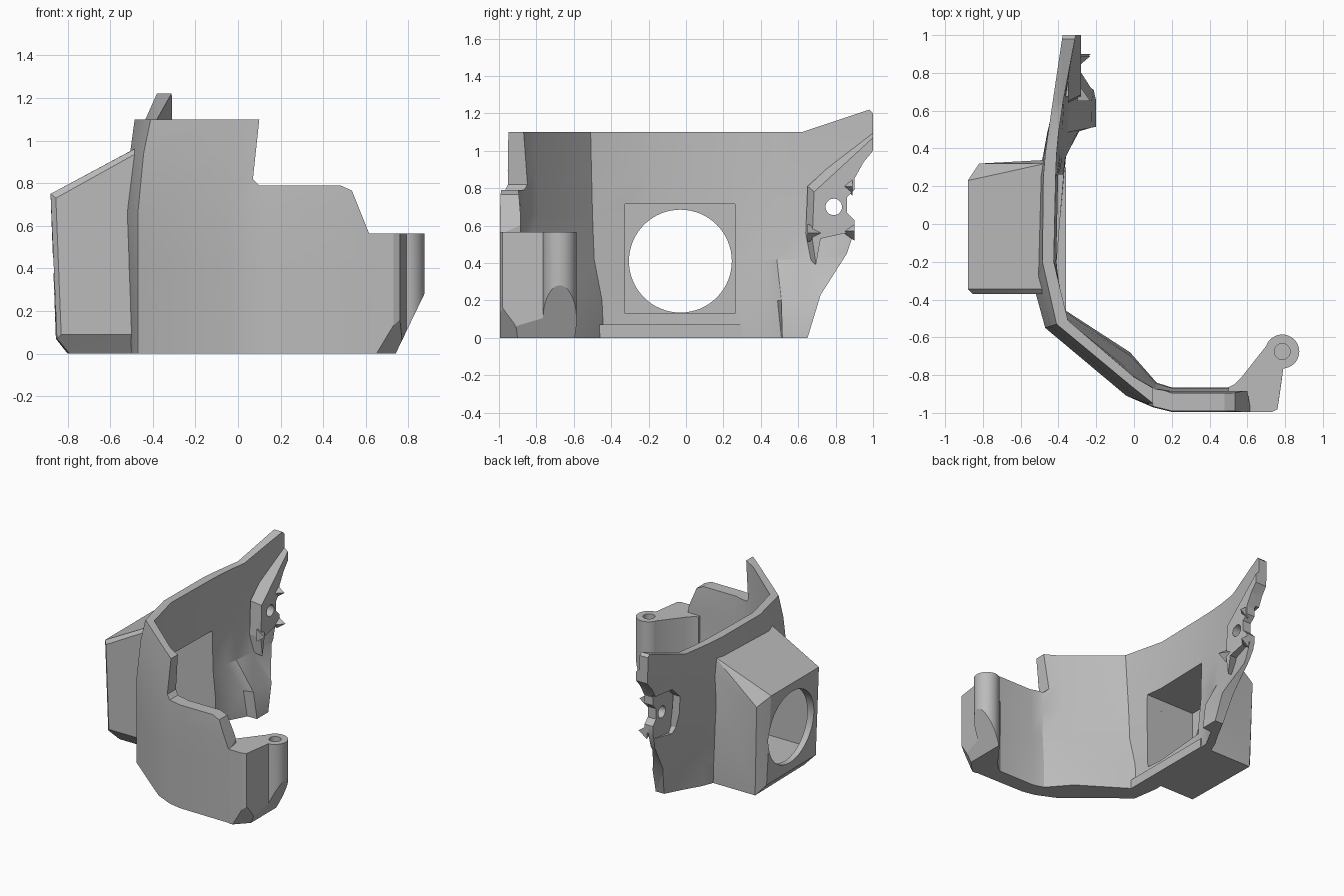
import bpy, bmesh, math
from mathutils import Vector

old = bpy.data.objects.get("Cube")
if old:
    bpy.data.objects.remove(old, do_unlink=True)

grey = bpy.data.materials.new("light_grey")
grey.use_nodes = True
tone = (0.5, 0.5, 0.5, 1)
grey.diffuse_color = tone
grey.node_tree.nodes["Principled BSDF"].inputs["Base Color"].default_value = tone


def finish(name, bm):
    bmesh.ops.recalc_face_normals(bm, faces=bm.faces[:])
    mesh = bpy.data.meshes.new(name)
    bm.to_mesh(mesh)
    bm.free()
    mesh.materials.append(grey)
    obj = bpy.data.objects.new(name, mesh)
    bpy.context.collection.objects.link(obj)
    return obj


def loft(name, rings):
    """Skin closed rings of equal length and cap both ends."""
    bm = bmesh.new()
    rows = [[bm.verts.new(p) for p in ring] for ring in rings]
    n = len(rows[0])
    for a, b in zip(rows, rows[1:]):
        for i in range(n):
            j = (i + 1) % n
            bm.faces.new((a[i], a[j], b[j], b[i]))
    for row in (rows[0], rows[-1]):
        bm.faces.new(row)
    return finish(name, bm)


def prism(name, outline, axis, low, high):
    """Extrude a 2D outline along the named axis."""
    place = {"x": lambda a, b, d: (d, a, b),
             "y": lambda a, b, d: (a, d, b),
             "z": lambda a, b, d: (a, b, d)}[axis]
    return loft(name, [[place(a, b, d) for a, b in outline] for d in (low, high)])


def circle(cx, cy, r, n=48):
    turn = [2 * math.pi * i / n for i in range(n)]
    return [(cx + r * math.cos(t), cy + r * math.sin(t)) for t in turn]


def hull(name, points):
    bm = bmesh.new()
    for p in points:
        bm.verts.new(p)
    bmesh.ops.convex_hull(bm, input=bm.verts[:])
    bmesh.ops.dissolve_limit(bm, angle_limit=0.02, verts=bm.verts[:], edges=bm.edges[:])
    return finish(name, bm)


def combine(targets, tool, operation="DIFFERENCE"):
    """Apply one boolean tool to several parts, then discard the tool."""
    tool.hide_render = True
    for target in targets:
        mod = target.modifiers.new("cut", "BOOLEAN")
        mod.operation, mod.solver, mod.object = operation, "EXACT", tool
        bpy.ops.object.select_all(action="DESELECT")
        bpy.context.view_layer.objects.active = target
        target.select_set(True)
        bpy.ops.object.modifier_apply(modifier=mod.name)
    bpy.data.objects.remove(tool, do_unlink=True)


# Curved wall: outer and inner paths at foot, middle and rim, back to front
foot_out = [(-.2, 1.02), (-.27, .65), (-.35, .5), (-.41, .4), (-.47, .25), (-.5, -.35),
            (-.47, -.55), (-.04, -.9), (.1, -.965), (.2, -.985), (.62, -.99)]
foot_in = [(-.14, 1.02), (-.2, .65), (-.2, .515), (-.28, .51), (-.36, .36), (-.41, -.2),
           (-.39, -.44), (-.02, -.68), (.12, -.84), (.2, -.865), (.6, -.865)]
mid_out = [(-.36, 1.02), (-.42, .65), (-.46, .48), (-.48, .37), (-.505, .25), (-.525, -.35),
           (-.47, -.55), (-.04, -.91), (.1, -.97), (.2, -.995), (.62, -.995)]
mid_in = [(-.3, 1.02), (-.36, .65), (-.38, .48), (-.39, .37), (-.4, .25), (-.41, -.2),
          (-.37, -.5), (-.02, -.79), (.11, -.87), (.2, -.885), (.6, -.885)]
rim_out = [(-.375, 1.02), (-.43, .65), (-.455, .48), (-.47, .37), (-.48, .25), (-.485, -.2),
           (-.41, -.53), (0, -.87), (.1, -.95), (.2, -.97), (.62, -.97)]
rim_in = [(-.305, 1.02), (-.375, .65), (-.4, .48), (-.41, .37), (-.415, .25), (-.425, -.2),
          (-.35, -.51), (0, -.81), (.12, -.88), (.2, -.92), (.6, -.92)]


def blend(a, b, t):
    return [Vector(p).lerp(Vector(q), t) for p, q in zip(a, b)]


def ring(outer, inner, z):
    return [(p[0], p[1], z) for p in list(outer) + list(inner)[::-1]]


wall = loft("curved_wall", [
    ring(foot_out, foot_in, 0),
    ring(blend(foot_out, mid_out, .3), blend(foot_in, mid_in, .15), .2),
    ring(blend(foot_out, mid_out, .65), blend(foot_in, mid_in, .85), .42),
    ring(mid_out, mid_in, .66),
    ring(blend(mid_out, rim_out, .45), blend(mid_in, rim_in, .64), .94),
    ring(rim_out, rim_in, 1.1),
    ring(rim_out, rim_in, 1.3)])

# Low inner lip along the foot of the side wall
prism("inner_lip", [(-.44, -.46), (-.36, -.5), (-.36, .3), (-.44, .3)], "z", 0, .07)

# Side outline with the rising rear tip and notched rear edge
side = [(-1.1, 0), (.65, 0), (.72, .23), (.86, .45), (.9, .57), (.9, .63),
        (.86, .67), (.86, .75), (.9, .79), (.9, .85), (.95, .94), (1, 1),
        (1, 1.2), (.98, 1.22), (.62, 1.1), (-1.1, 1.1)]
combine([wall], prism("side_trim", side, "x", -1.5, 1.5), "INTERSECT")

# Stepped front edge
steps = [(.1, 1.4), (.1, 1.1), (.07, .82), (.1, .79), (.48, .79), (.535, .765),
         (.615, .565), (1.2, .565), (1.2, 1.4)]
combine([wall], prism("front_trim", steps, "y", -1.3, -.4))

# Hinge arm with barrel, blind pin hole and bevelled foot
arm_plan = [(.6, -.985), (.62, -.995), (.73, -.995), (.76, -.98), (.8, -.7), (.72, -.62),
            (.57, -.81), (.53, -.85), (.5, -.865), (.5, -.9)]
arm = prism("hinge_arm", arm_plan, "z", 0, .565)
combine([arm], prism("hinge_barrel", circle(.785, -.675, .09), "z", 0, .565), "UNION")
combine([arm], prism("pin_hole", circle(.785, -.675, .042, 32), "z", .38, .7))
combine([arm], prism("foot_bevel", [(.692, -.1), (1, -.1), (1, .54)], "y", -1.2, -.4))
corner = [(.645, -1, 0), (.79, -1, .24), (.76, -.88, 0)]
combine([arm, wall], hull("corner_bevel", corner + [(x + .3, y - .3, z - .3) for x, y, z in corner]))

# Fan housing: box with sloping roof and clipped edges
housing = hull("fan_housing", [
    (-.88, -.345, .75), (-.88, .23, .75), (-.45, -.345, .98), (-.47, .32, .97),
    (-.855, -.37, .73), (-.45, -.37, .955), (-.82, .32, .68), (-.45, .34, .86),
    (-.85, -.35, .07), (-.855, .25, .07), (-.79, -.3, 0), (-.8, .31, 0),
    (-.44, -.3, 0), (-.44, .31, 0), (-.83, -.37, .09), (-.44, -.37, .09)])
opening = [(-.325, .13), (.262, .13), (.262, .715), (-.325, .715)]
combine([wall, housing], prism("fan_pocket", opening, "x", -.81, -.2))
combine([housing], prism("fan_hole", circle(-.03, .41, .275, 64), "x", -1, -.7))

# Rear mounting bracket with sloping front flank, recessed from outside
plate = [(.65, .81), (1, 1.13), (1, 1), (.95, .94), (.9, .85), (.9, .79), (.86, .75),
         (.86, .67), (.9, .63), (.9, .57), (.72, .53), (.66, .42), (.64, .56)]
face = [(y + .035, z - .03) if y < .7 or z > 1.1 else (y, z) for y, z in plate]
face[1] = (1, 1.07)
bracket = loft("mount_bracket", [[(-.35, y, z) for y, z in plate],
                                 [(-.28, y, z) for y, z in face]])
inset = [(.67, .79), (.75, .87), (1.1, .87), (1.1, .56), (.71, .51), (.68, .55)]
combine([wall], prism("bracket_recess", inset, "x", -.6, -.35))
combine([wall, bracket], prism("screw_hole", circle(.79, .7, .044, 32), "x", -.7, -.1))

# Pointed gussets around the screw hole
for i, (near, far, z) in enumerate([(.75, .65, .56), (.83, .9, .57), (.83, .89, .81)]):
    hull(f"bracket_gusset_{i + 1}", [
        (-.3, near, z), (-.3, far, z - .05), (-.3, far, z + .05), (-.23, far, z)])

# Soft curves with crisp edges
for part in (wall, arm, housing):
    bpy.ops.object.select_all(action="DESELECT")
    bpy.context.view_layer.objects.active = part
    part.select_set(True)
    bpy.ops.object.shade_smooth_by_angle(angle=math.radians(22))
